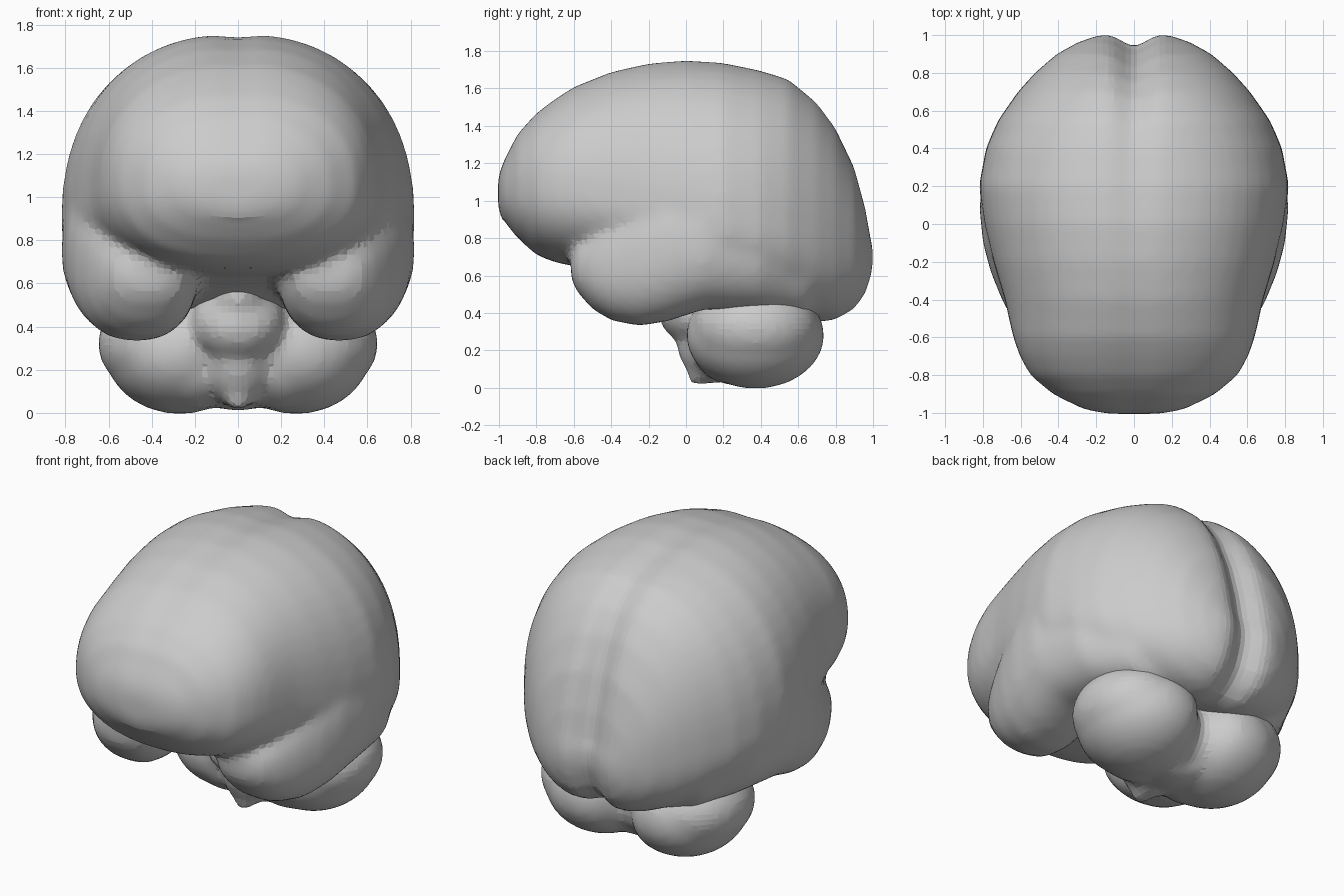
import bpy, bmesh, math
from mathutils import Matrix

if "Cube" in bpy.data.objects:
    bpy.data.objects.remove(bpy.data.objects["Cube"])

grey = bpy.data.materials.new("soft grey")
grey.diffuse_color = (0.6, 0.6, 0.6, 1)
grey.use_nodes = True
grey.node_tree.nodes["Principled BSDF"].inputs["Base Color"].default_value = grey.diffuse_color


def spread(v, p):
    return math.copysign(abs(v) ** p, v)


def loft(bm, sections, side=1, n=48, p=0.87):
    """Skin rounded cross-sections (y, centre x, half width, centre z, top, bottom)."""
    rings = []
    for y, cx, w, zc, top, bot in sections:
        ring = []
        for i in range(n):
            a = 2 * math.pi * i / n
            s = spread(math.sin(a), p)
            z = zc + s * ((top - zc) if s > 0 else (zc - bot))
            ring.append(bm.verts.new((side * (cx + w * spread(math.cos(a), p)), y, z)))
        rings.append(ring)
    for r, q in zip(rings, rings[1:]):
        for i in range(n):
            bm.faces.new((r[i], r[(i + 1) % n], q[(i + 1) % n], q[i]))
    bm.faces.new(rings[0])
    bm.faces.new(rings[-1])


def ball(bm, centre, radii, tilt=0):
    m = Matrix.Translation(centre) @ Matrix.Rotation(tilt, 4, 'X') @ Matrix.Diagonal((*radii, 1))
    bmesh.ops.create_uvsphere(bm, u_segments=32, v_segments=20, radius=1, matrix=m)


def finish(bm, name, voxel, soften, groove=None):
    """Fuse the overlapping lobes into one skin, then press in the midline."""
    bmesh.ops.recalc_face_normals(bm, faces=bm.faces)
    me = bpy.data.meshes.new(name)
    bm.to_mesh(me)
    bm.free()
    ob = bpy.data.objects.new(name, me)
    bpy.context.collection.objects.link(ob)
    bpy.context.view_layer.objects.active = ob
    ob.select_set(True)
    rm = ob.modifiers.new("fuse", 'REMESH')
    rm.mode, rm.voxel_size = 'VOXEL', voxel
    sm = ob.modifiers.new("soften", 'SMOOTH')
    sm.factor, sm.iterations = 0.5, soften
    for m in ("fuse", "soften"):
        bpy.ops.object.modifier_apply(modifier=m)
    if groove:
        for v in ob.data.vertices:
            groove(v.co)
    ob.data.materials.clear()
    ob.data.materials.append(grey)
    bpy.ops.object.shade_smooth_by_angle(angle=math.radians(8))
    ob.select_set(False)


# Cerebrum: main body of both hemispheres, front to back
body = [(-1.005, 0.14, 1.05, 1.13, 0.97), (-0.98, 0.27, 1.05, 1.21, 0.90),
        (-0.9, 0.43, 1.05, 1.365, 0.80), (-0.8, 0.55, 1.05, 1.475, 0.71),
        (-0.7, 0.605, 1.05, 1.55, 0.67), (-0.6, 0.64, 1.04, 1.615, 0.65),
        (-0.4, 0.685, 1.0, 1.695, 0.63), (-0.2, 0.745, 0.95, 1.74, 0.58),
        (0, 0.795, 0.9, 1.758, 0.5), (0.2, 0.822, 0.88, 1.745, 0.44),
        (0.4, 0.785, 0.85, 1.705, 0.41), (0.55, 0.72, 0.83, 1.66, 0.37),
        (0.7, 0.615, 0.8, 1.54, 0.34), (0.8, 0.525, 0.78, 1.41, 0.35),
        (0.9, 0.41, 0.75, 1.21, 0.40), (0.96, 0.30, 0.72, 1.0, 0.47),
        (0.99, 0.22, 0.7, 0.84, 0.55), (1.01, 0.14, 0.7, 0.76, 0.64)]
bm = bmesh.new()
loft(bm, [(y, 0, w, zc, t, b) for y, w, zc, t, b in body])

# Temporal lobes, one on each side
temporal = [(-0.615, 0.42, 0.08, 0.64, 0.70, 0.58), (-0.58, 0.42, 0.16, 0.64, 0.77, 0.51),
            (-0.5, 0.43, 0.215, 0.64, 0.85, 0.42), (-0.4, 0.445, 0.255, 0.64, 0.94, 0.36),
            (-0.25, 0.47, 0.29, 0.68, 1.06, 0.33), (-0.1, 0.49, 0.31, 0.73, 1.15, 0.355),
            (0.1, 0.515, 0.305, 0.76, 1.15, 0.42), (0.4, 0.46, 0.3, 0.75, 1.1, 0.41),
            (0.65, 0.36, 0.25, 0.75, 1.0, 0.38)]
for side in (-1, 1):
    loft(bm, temporal, side)


def cerebrum_groove(co):
    # Long fissure, shallow over the top and deep at the back
    back = min(max((co.y + 0.2) / 1.1, 0), 1)
    narrow = math.exp(-(co.x / 0.095) ** 2)
    if co.z > 0.9 or co.y > 0.5:
        co.z -= narrow * (0.01 + 0.025 * back) * max(-1, min(1, (co.z - 0.7) / 0.15))
        co.y -= narrow * 0.065 * back ** 3


finish(bm, "cerebrum", 0.03, 6, cerebrum_groove)

# Cerebellum: two rounded lobes bridged in the middle
bm = bmesh.new()
for side in (-1, 1):
    ball(bm, (side * 0.27, 0.37, 0.28), (0.345, 0.37, 0.285))
    ball(bm, (side * 0.35, 0.37, 0.32), (0.30, 0.34, 0.24))
    ball(bm, (side * 0.20, 0.26, 0.22), (0.26, 0.23, 0.205))
ball(bm, (0, 0.34, 0.26), (0.28, 0.32, 0.25))
# Brainstem: swollen upper part tapering to a blunt lower end
ball(bm, (0, 0.0, 0.54), (0.12, 0.16, 0.13))
ball(bm, (0, 0.06, 0.42), (0.22, 0.21, 0.18), 0.3)
ball(bm, (0, 0.13, 0.24), (0.16, 0.18, 0.22), 0.2)
ball(bm, (0, 0.07, 0.07), (0.06, 0.07, 0.06))


def cerebellum_groove(co):
    if co.y > 0.4:
        co.y -= 0.06 * math.exp(-(co.x / 0.09) ** 2) * min(1, (co.y - 0.4) / 0.15)


finish(bm, "cerebellum_and_brainstem", 0.03, 5, cerebellum_groove)

# Optic stalks: two small nubs beneath the frontal lobes
bm = bmesh.new()
for side in (-1, 1):
    ball(bm, (side * 0.06, -0.64, 0.685), (0.022, 0.08, 0.022))
finish(bm, "optic_stalks", 0.012, 2)
